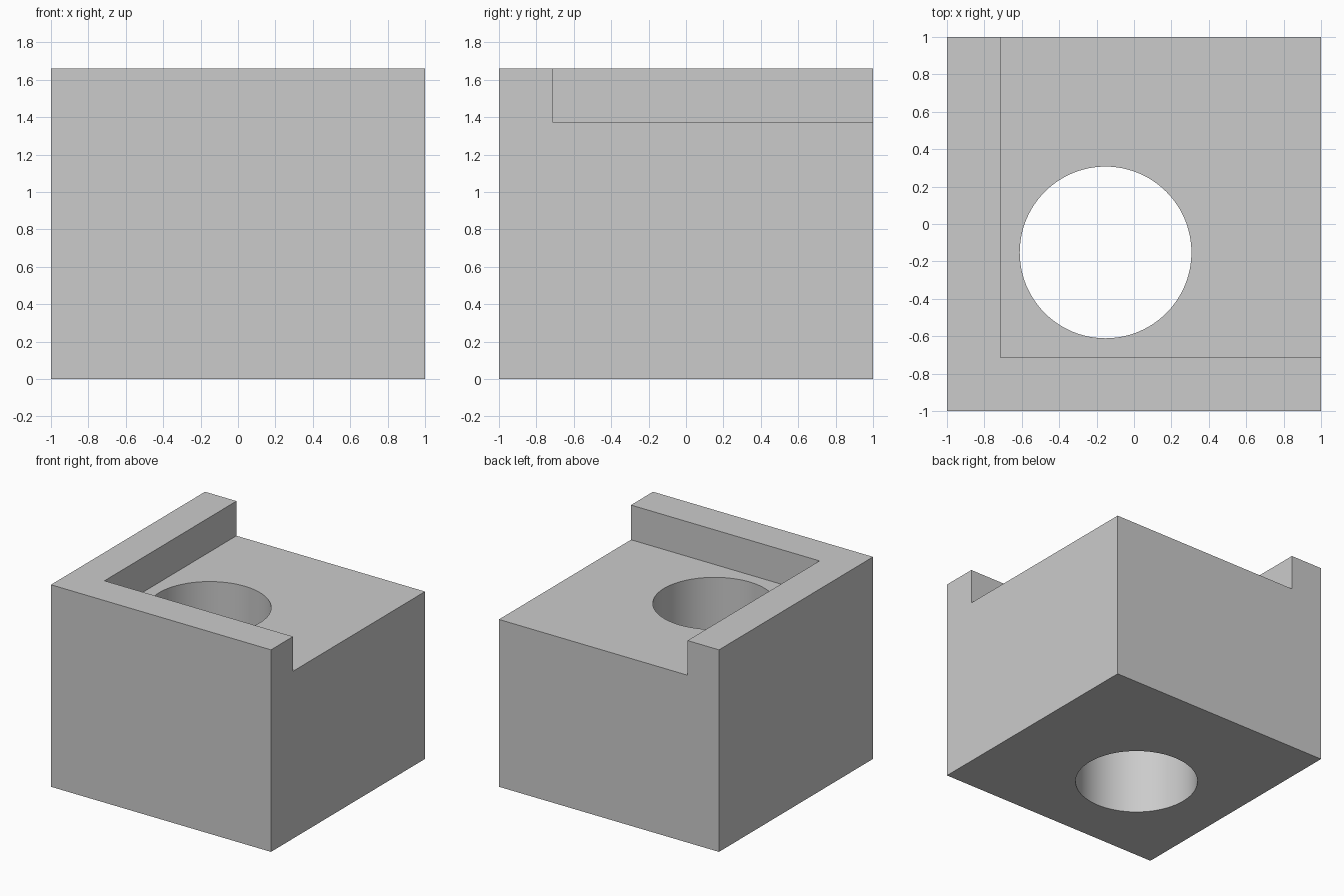
import bpy
import math

cube = bpy.data.objects.get("Cube")
if cube:
    bpy.data.objects.remove(cube, do_unlink=True)

HEIGHT = 1.66      # overall height
FLOOR = 1.375      # recessed top surface
RIM = -0.714       # inner edge of the two rim walls
HOLE = -0.152      # hole centre on x and y
RADIUS = 0.459

grey = bpy.data.materials.new("plain grey")
grey.use_nodes = True
colour = (0.6, 0.6, 0.6, 1)
grey.diffuse_color = colour
grey.node_tree.nodes["Principled BSDF"].inputs["Base Color"].default_value = colour


def box(name, low, high):
    centre = [(a + b) / 2 for a, b in zip(low, high)]
    bpy.ops.mesh.primitive_cube_add(size=1, location=centre)
    obj = bpy.context.object
    obj.name = name
    obj.scale = [b - a for a, b in zip(low, high)]
    bpy.ops.object.transform_apply(location=True, rotation=False, scale=True)
    obj.data.materials.append(grey)
    return obj


def cut(target, cutter):
    cutter.hide_render = True
    mod = target.modifiers.new("cut", 'BOOLEAN')
    mod.operation = 'DIFFERENCE'
    mod.solver = 'EXACT'
    mod.object = cutter
    bpy.context.view_layer.objects.active = target
    bpy.ops.object.modifier_apply(modifier=mod.name)
    bpy.data.objects.remove(cutter, do_unlink=True)


# Solid block
block = box("block", (-1, -1, 0), (1, 1, HEIGHT))

# Recess open at the back and left, leaving an L-shaped rim
cut(block, box("recess_cutter", (RIM, RIM, FLOOR), (1.5, 1.5, 2)))

# Round hole straight through
bpy.ops.mesh.primitive_cylinder_add(vertices=96, radius=RADIUS, depth=4,
                                    location=(HOLE, HOLE, 1))
hole = bpy.context.object
hole.name = "hole_cutter"
hole.data.materials.append(grey)
cut(block, hole)

# Smooth hole wall, crisp edges
bpy.ops.object.select_all(action='DESELECT')
block.select_set(True)
bpy.context.view_layer.objects.active = block
bpy.ops.object.shade_smooth_by_angle(angle=math.radians(30))
